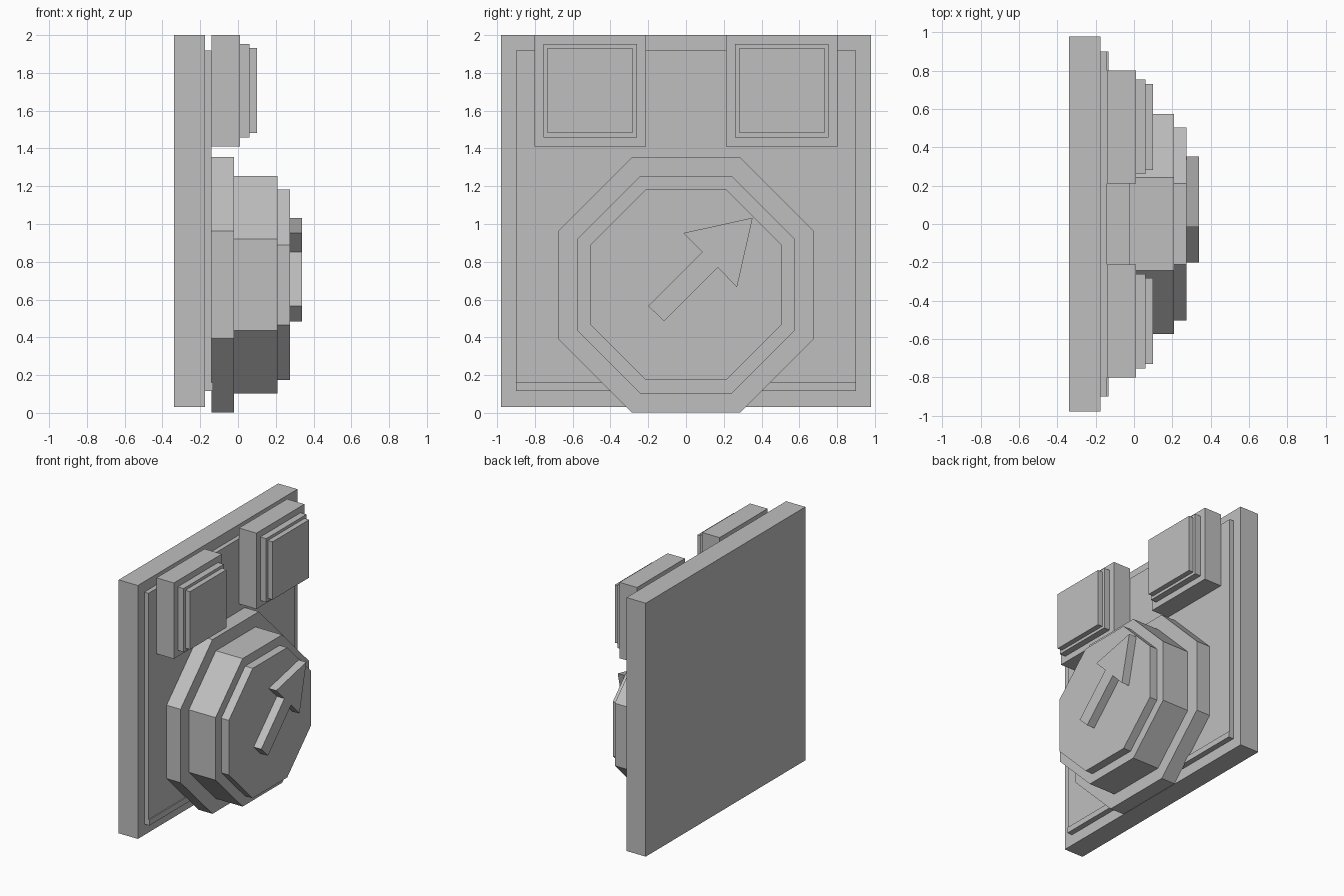
import bpy
import bmesh

cube = bpy.data.objects.get("Cube")
if cube:
    bpy.data.objects.remove(cube, do_unlink=True)

grey = bpy.data.materials.new("plain_grey")
grey.use_nodes = True
colour = (0.52, 0.52, 0.52, 1)
grey.diffuse_color = colour
grey.node_tree.nodes["Principled BSDF"].inputs["Base Color"].default_value = colour


def slab(name, outline, x0, x1):
    """Extrude a (y, z) outline along x, from x0 to x1."""
    bm = bmesh.new()
    face = bm.faces.new([bm.verts.new((x0, y, z)) for y, z in outline])
    moved = bmesh.ops.extrude_face_region(bm, geom=[face])["geom"]
    verts = [v for v in moved if isinstance(v, bmesh.types.BMVert)]
    bmesh.ops.translate(bm, verts=verts, vec=(x1 - x0, 0, 0))
    if not face.is_valid or len(bm.faces) < len(outline) + 2:
        bm.faces.new([v for v in bm.verts if v not in verts])
    bmesh.ops.recalc_face_normals(bm, faces=bm.faces)
    mesh = bpy.data.meshes.new(name)
    bm.to_mesh(mesh)
    bm.free()
    mesh.materials.append(grey)
    obj = bpy.data.objects.new(name, mesh)
    bpy.context.collection.objects.link(obj)
    return obj


def rect(y0, y1, z0, z1):
    return [(y0, z0), (y1, z0), (y1, z1), (y0, z1)]


def octagon(r, c, z):
    corners = [(r, -c), (r, c), (c, r), (-c, r), (-r, c), (-r, -c), (-c, -r), (c, -r)]
    return [(y, z + h) for y, h in corners]


# Backing board, raised panel and the thin lip along its bottom
slab("back_board", rect(-0.98, 0.98, 0.03, 2.0), -0.34, -0.175)
slab("raised_panel", rect(-0.9, 0.9, 0.115, 1.918), -0.175, -0.14)
slab("panel_lip", rect(-0.9, 0.9, 0.115, 0.16), -0.14, -0.132)

# Stepped octagonal dial
slab("dial_base", octagon(0.677, 0.285, 0.678), -0.14, -0.02)
slab("dial_body", octagon(0.575, 0.243, 0.678), -0.02, 0.21)
slab("dial_cap", octagon(0.505, 0.212, 0.678), 0.21, 0.275)

# Pointer arrow on the dial
arrow = [(0.353, 1.033), (-0.015, 0.952), (0.085, 0.852), (-0.2, 0.567),
         (-0.117, 0.485), (0.168, 0.77), (0.27, 0.665)]
slab("dial_arrow", arrow, 0.275, 0.34)

# Two stepped square buttons
for side, s in (("left", -1), ("right", 1)):
    for part, half, x0, x1 in (("base", 0.295, -0.14, 0.01),
                               ("step", 0.247, 0.01, 0.06),
                               ("cap", 0.225, 0.06, 0.1)):
        y = s * 0.507
        slab(f"{side}_button_{part}", rect(y - half, y + half, 1.706 - half, 1.706 + half), x0, x1)
